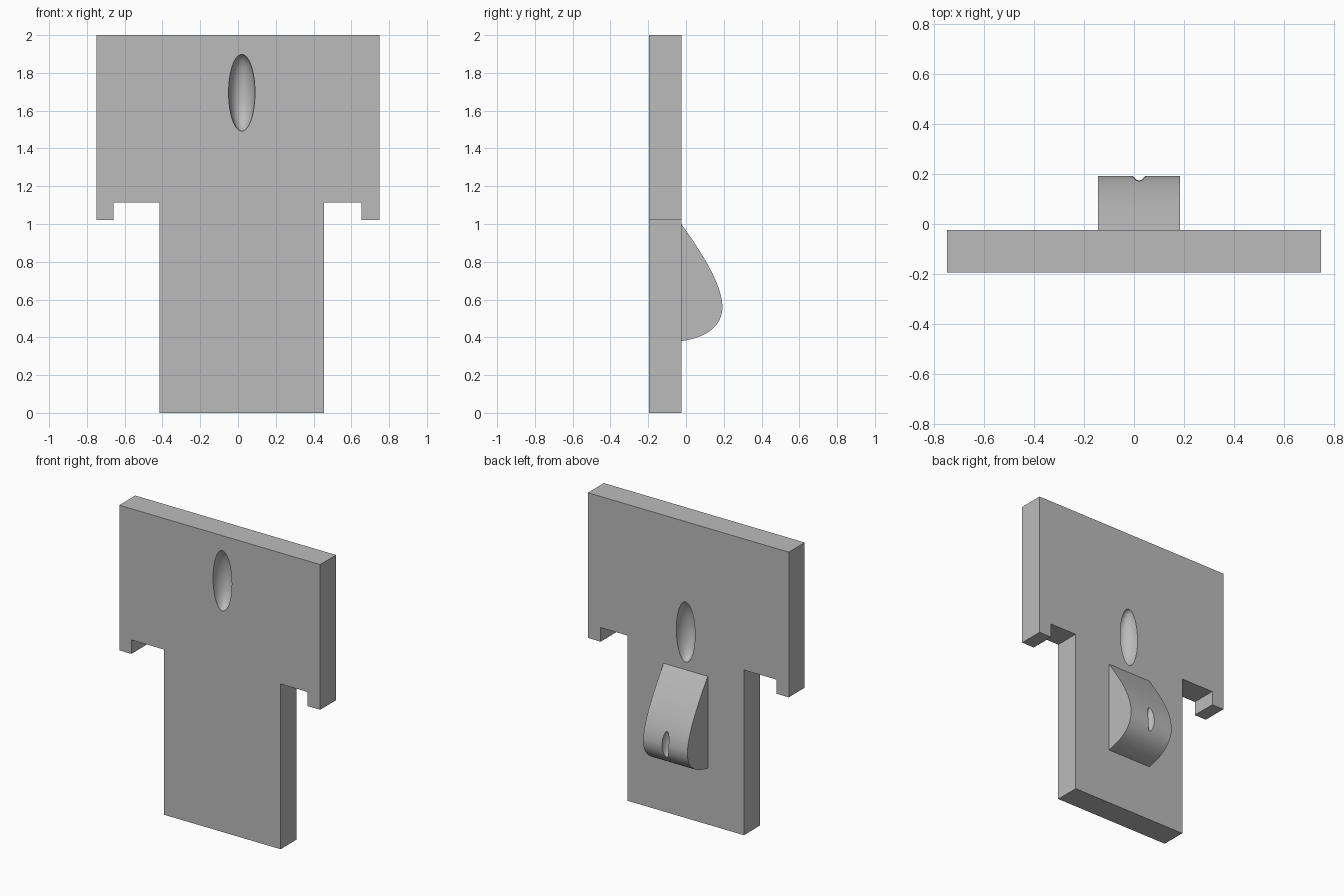
import bpy
import bmesh
from mathutils import Vector

cube = bpy.data.objects.get("Cube")
if cube:
    bpy.data.objects.remove(cube, do_unlink=True)

grey = bpy.data.materials.new("plain grey")
grey.use_nodes = True
grey.diffuse_color = (0.5, 0.5, 0.5, 1)
grey.node_tree.nodes["Principled BSDF"].inputs["Base Color"].default_value = (0.5, 0.5, 0.5, 1)

MID = 0.02                    # centre line of the dents and bulge
FRONT, BACK = -0.195, -0.025  # plate faces


def add_object(name, bm):
    bmesh.ops.recalc_face_normals(bm, faces=bm.faces)
    mesh = bpy.data.meshes.new(name)
    bm.to_mesh(mesh)
    bm.free()
    mesh.materials.append(grey)
    ob = bpy.data.objects.new(name, mesh)
    bpy.context.collection.objects.link(ob)
    return ob


def prism(name, points, direction):
    """Extrude a closed outline along a direction."""
    bm = bmesh.new()
    face = bm.faces.new([bm.verts.new(p) for p in points])
    out = bmesh.ops.extrude_face_region(bm, geom=[face])
    moved = [g for g in out["geom"] if isinstance(g, bmesh.types.BMVert)]
    bmesh.ops.translate(bm, verts=moved, vec=direction)
    return add_object(name, bm)


def carve_dent(ob, centre, radii):
    """Cut an ellipsoid hollow out of the object."""
    bm = bmesh.new()
    bmesh.ops.create_uvsphere(bm, u_segments=48, v_segments=32, radius=1)
    bmesh.ops.scale(bm, verts=bm.verts, vec=radii)
    bmesh.ops.translate(bm, verts=bm.verts, vec=centre)
    cutter = add_object("dent_cutter", bm)
    cutter.hide_render = True
    mod = ob.modifiers.new("dent", "BOOLEAN")
    mod.operation = "DIFFERENCE"
    mod.solver = "EXACT"
    mod.object = cutter
    bpy.context.view_layer.objects.active = ob
    bpy.ops.object.modifier_apply(modifier=mod.name)
    bpy.data.objects.remove(cutter, do_unlink=True)


def bezier(a, b, c, d, steps=20):
    a, b, c, d = map(Vector, (a, b, c, d))
    for i in range(steps):
        t = i / steps
        s = 1 - t
        yield a * s**3 + b * 3 * s * s * t + c * 3 * s * t * t + d * t**3


# T-shaped plate with a short prong at each lower corner
outline = [(-0.75, 2), (-0.75, 1.02), (-0.66, 1.02), (-0.66, 1.115),
           (-0.415, 1.115), (-0.415, 0), (0.455, 0), (0.455, 1.115),
           (0.655, 1.115), (0.655, 1.02), (0.75, 1.02), (0.75, 2)]
plate = prism("body_plate", [(x, FRONT, z) for x, z in outline], (0, BACK - FRONT, 0))
dent = (0.07, 0.09, 0.203)
carve_dent(plate, (MID, FRONT, 1.695), dent)
carve_dent(plate, (MID, BACK, 1.255), dent)

# Rounded bulge on the back, with a small groove at its fullest point
profile = list(bezier((BACK, 1), (0.09, 0.84), (0.19, 0.68), (0.193, 0.56)))
profile += bezier((0.193, 0.56), (0.19, 0.44), (0.08, 0.395), (BACK, 0.38))
profile.append(Vector((BACK, 0.38)))
bulge = prism("back_bulge", [(-0.145, y, z) for y, z in profile], (0.33, 0, 0))
carve_dent(bulge, (MID, 0.195, 0.575), (0.025, 0.04, 0.1))

# Smooth the curved faces, keep the edges crisp
for ob in (plate, bulge):
    bpy.ops.object.select_all(action="DESELECT")
    ob.select_set(True)
    bpy.context.view_layer.objects.active = ob
    bpy.ops.object.shade_smooth_by_angle(angle=0.52)
